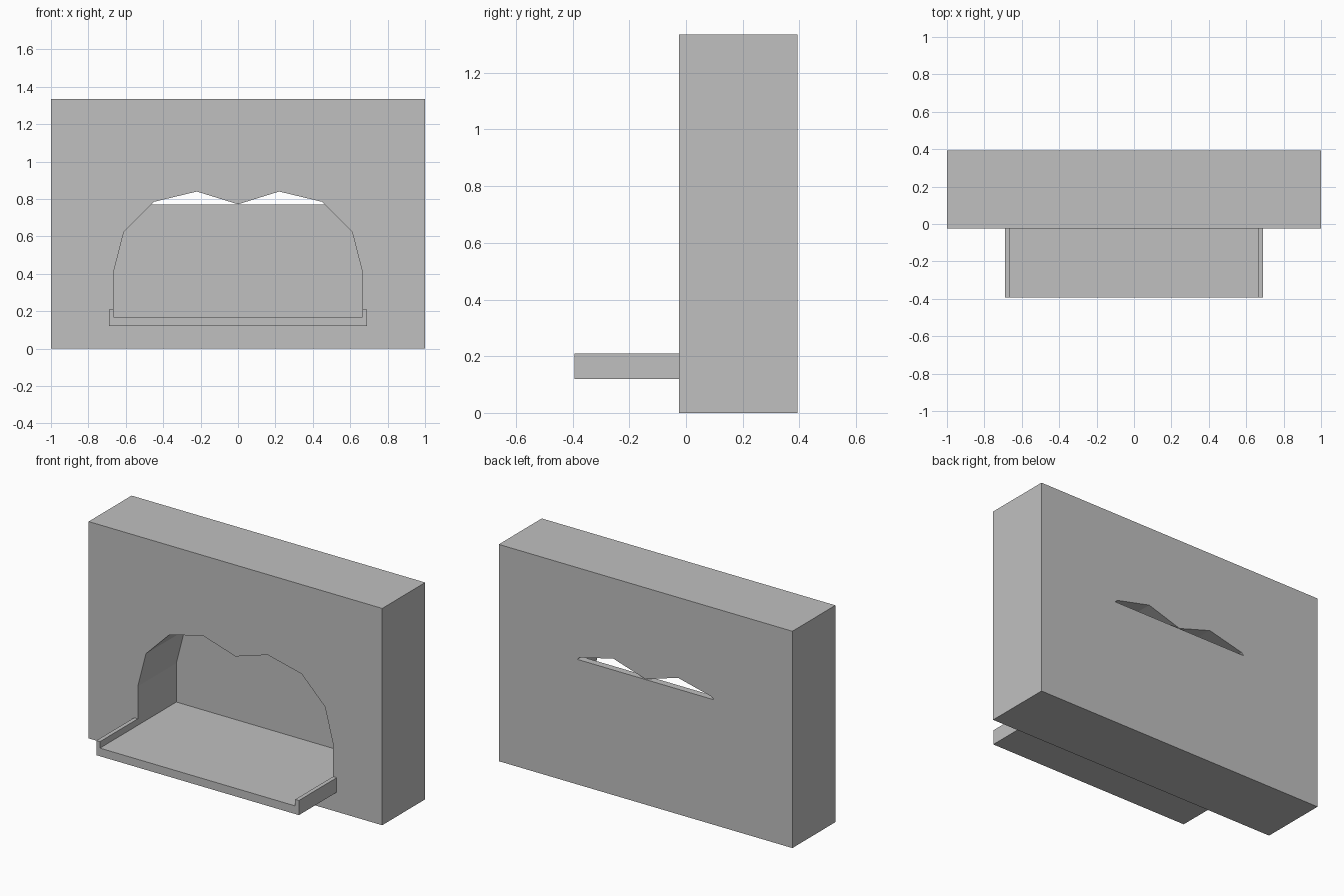
import bpy
import bmesh

if "Cube" in bpy.data.objects:
    bpy.data.objects.remove(bpy.data.objects["Cube"], do_unlink=True)

grey = bpy.data.materials.new("light_grey")
grey.use_nodes = True
grey.diffuse_color = (0.527, 0.527, 0.527, 1)
grey.node_tree.nodes["Principled BSDF"].inputs["Base Color"].default_value = grey.diffuse_color


def extrude_half(name, half, y0, y1):
    """Mirror a right-hand (x, z) half profile across x = 0 and extrude it along y."""
    left = [(-x, z) for x, z in reversed(half) if x > 0]
    bm = bmesh.new()
    face = bm.faces.new([bm.verts.new((x, y0, z)) for x, z in half + left])
    result = bmesh.ops.extrude_face_region(bm, geom=[face])
    moved = [v for v in result["geom"] if isinstance(v, bmesh.types.BMVert)]
    bmesh.ops.translate(bm, verts=moved, vec=(0, y1 - y0, 0))
    bmesh.ops.recalc_face_normals(bm, faces=bm.faces)
    mesh = bpy.data.meshes.new(name)
    bm.to_mesh(mesh)
    bm.free()
    mesh.materials.append(grey)
    obj = bpy.data.objects.new(name, mesh)
    bpy.context.collection.objects.link(obj)
    return obj


FRONT, BACK = -0.025, 0.393
FLOOR = 0.17
jamb = [(0.665, FLOOR), (0.665, 0.41), (0.61, 0.625)]

# Wall block with the double-humped opening cut through it
wall = extrude_half("wall", [(1, 0), (1, 1.335)], FRONT, BACK)
arch = jamb + [(0.45, 0.785), (0.22, 0.84), (0, 0.772)]
cutter = extrude_half("arch_cutter", arch, FRONT - 0.2, BACK + 0.2)
cutter.hide_render = True
cut = wall.modifiers.new("arch_opening", "BOOLEAN")
cut.operation = "DIFFERENCE"
cut.solver = "EXACT"
cut.object = cutter
bpy.context.view_layer.objects.active = wall
bpy.ops.object.modifier_apply(modifier=cut.name)
bpy.data.objects.remove(cutter, do_unlink=True)

# Thin panel closing the back of the opening below the humps
extrude_half("back_panel", jamb + [(0.465, 0.77)], 0.35, BACK)

# Projecting hearth tray with raised side rails
tray = [(0.69, 0.12), (0.69, 0.21), (0.665, 0.21), (0.665, FLOOR)]
extrude_half("hearth_tray", tray, -0.393, FRONT)
